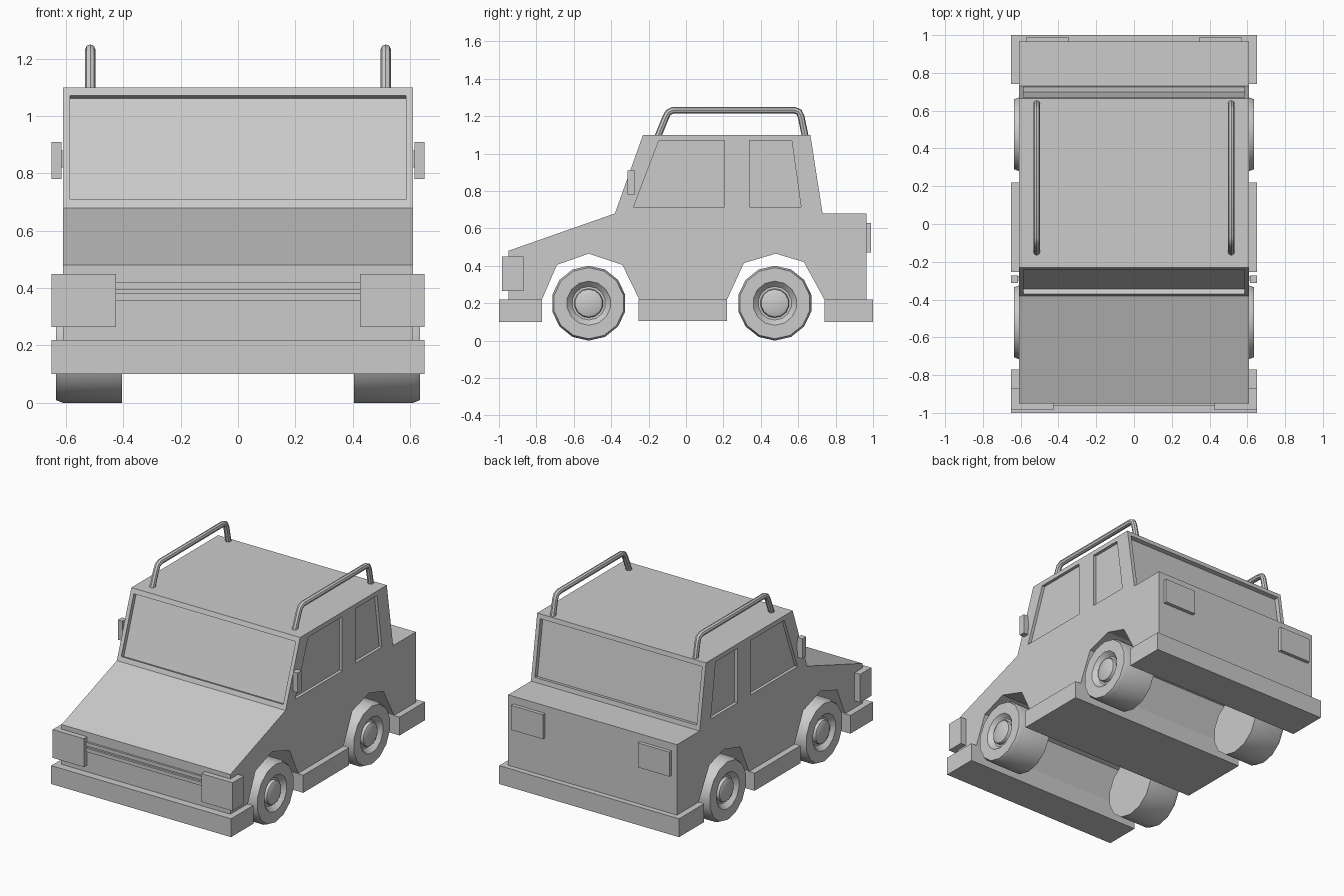
import bpy, bmesh, math
from mathutils import Vector

cube = bpy.data.objects.get("Cube")
if cube:
    bpy.data.objects.remove(cube, do_unlink=True)

grey = bpy.data.materials.new("plain grey")
grey.use_nodes = True
GREY = (0.6, 0.6, 0.6, 1)
grey.diffuse_color = GREY
grey.node_tree.nodes["Principled BSDF"].inputs["Base Color"].default_value = GREY


def make(name, bm):
    bmesh.ops.recalc_face_normals(bm, faces=bm.faces)
    mesh = bpy.data.meshes.new(name)
    bm.to_mesh(mesh)
    bm.free()
    mesh.materials.append(grey)
    obj = bpy.data.objects.new(name, mesh)
    bpy.context.collection.objects.link(obj)
    return obj


def prism(name, profile, x0, x1):
    """Extrude a (y, z) outline from x0 to x1."""
    bm = bmesh.new()
    face = bm.faces.new([bm.verts.new((x0, y, z)) for y, z in profile])
    out = bmesh.ops.extrude_face_region(bm, geom=[face])
    moved = [v for v in out["geom"] if isinstance(v, bmesh.types.BMVert)]
    bmesh.ops.translate(bm, verts=moved, vec=(x1 - x0, 0, 0))
    return make(name, bm)


def box(name, x0, x1, y0, y1, z0, z1):
    return prism(name, [(y0, z0), (y1, z0), (y1, z1), (y0, z1)], x0, x1)


def select(obj):
    bpy.ops.object.select_all(action="DESELECT")
    obj.select_set(True)
    bpy.context.view_layer.objects.active = obj


def smooth(obj):
    select(obj)
    bpy.ops.object.shade_smooth_by_angle(angle=math.radians(40))


def cut(obj, cutter):
    mod = obj.modifiers.new("recess", "BOOLEAN")
    mod.operation, mod.solver, mod.object = "DIFFERENCE", "EXACT", cutter
    select(obj)
    bpy.ops.object.modifier_apply(modifier=mod.name)
    bpy.data.objects.remove(cutter, do_unlink=True)


# Body shell with wheel arches running right across
W = 0.61
body = prism("body", [
    (-.95, .22), (-.95, .48), (-.38, .68), (-.23, 1.1), (.665, 1.1),
    (.73, .68), (.965, .68), (.965, .22), (.74, .22), (.63, .42),
    (.48, .465), (.31, .415), (.22, .22), (-.25, .22), (-.34, .405),
    (-.52, .465), (-.69, .405), (-.77, .22)], -W, W)

# Recessed windscreen and rear window, cut square to their sloping panels
def screen_cutter(low, high, inward):
    low, high = Vector(low), Vector(high)
    a, b = low.lerp(high, .07), low.lerp(high, .93)
    n = Vector((high.y - low.y, low.x - high.x)).normalized() * inward
    quad = [a - n * .05, b - n * .05, b + n * .028, a + n * .028]
    return prism("screen_cutter", quad, -.585, .585)

cut(body, screen_cutter((-.38, .68), (-.23, 1.1), 1))
cut(body, screen_cutter((.73, .68), (.665, 1.1), -1))

# Recessed side windows
front_window = [(-.28, .715), (-.145, 1.07), (.205, 1.07), (.205, .715)]
rear_window = [(.34, .715), (.34, 1.07), (.565, 1.07), (.615, .715)]
for side in (-1, 1):
    for outline in (front_window, rear_window):
        cut(body, prism("window_cutter", outline, side * (W - .02), side * .7))

# Bumpers and sill
box("front_bumper", -.65, .65, -1, -.77, .10, .22)
box("rear_bumper", -.65, .65, .74, 1, .10, .22)
box("sill", -.65, .65, -.255, .22, .105, .22)

# Grille bars
for i, z in enumerate((.357, .395)):
    box(f"grille_bar_{i + 1}", -.43, .43, -.963, -.94, z, z + .024)


def wheel(name, side, y):
    """Spin a tyre and hub outline of (radius, x) about the axle."""
    bm = bmesh.new()
    def lathe(outline, sides):
        rings = []
        for r, x in outline:
            angles = [2 * math.pi * k / sides for k in range(sides)]
            rings.append([bm.verts.new((side * x, y + r * math.sin(a), .2 + r * math.cos(a)))
                          for a in angles])
        for p, q in zip(rings, rings[1:]):
            for k in range(sides):
                j = (k + 1) % sides
                bm.faces.new((p[k], p[j], q[j], q[k]))
        bm.faces.new(rings[0])
        bm.faces.new(rings[-1])
    lathe([(.2, .405), (.2, .61), (.19, .635), (.118, .635), (.09, .605),
           (.078, .605), (.074, .625), (.06, .632)], 14)
    return make(name, bm)


for side, label in ((1, "left"), (-1, "right")):
    for end, y in (("front", -.52), ("rear", .475)):
        smooth(wheel(f"{end}_{label}_wheel", side, y))

    # Lamps
    box(f"{label}_headlamp", side * .425, side * .65, -.985, -.87, .265, .45)
    box(f"{label}_tail_lamp", side * .343, side * .572, .95, .988, .47, .63)

    # Door mirror on a short stalk
    box(f"{label}_mirror", side * .615, side * .65, -.312, -.272, .78, .91)
    box(f"{label}_mirror_stalk", side * .595, side * .62, -.298, -.275, .82, .88)

    # Roof rail: round tube with bent corners
    curve = bpy.data.curves.new(f"{label}_roof_rail", "CURVE")
    curve.dimensions = "3D"
    curve.bevel_depth = .018
    curve.bevel_resolution = 2
    curve.use_fill_caps = True
    path = [(-.155, 1.08), (-.11, 1.19), (-.095, 1.22), (-.07, 1.232),
            (.58, 1.232), (.605, 1.222), (.616, 1.195), (.64, 1.08)]
    spline = curve.splines.new("POLY")
    spline.points.add(len(path) - 1)
    for point, (y, z) in zip(spline.points, path):
        point.co = (side * .515, y, z, 1)
    curve.materials.append(grey)
    rail = bpy.data.objects.new(f"{label}_roof_rail", curve)
    bpy.context.collection.objects.link(rail)
    select(rail)
    bpy.ops.object.convert(target="MESH")
    smooth(bpy.context.object)
